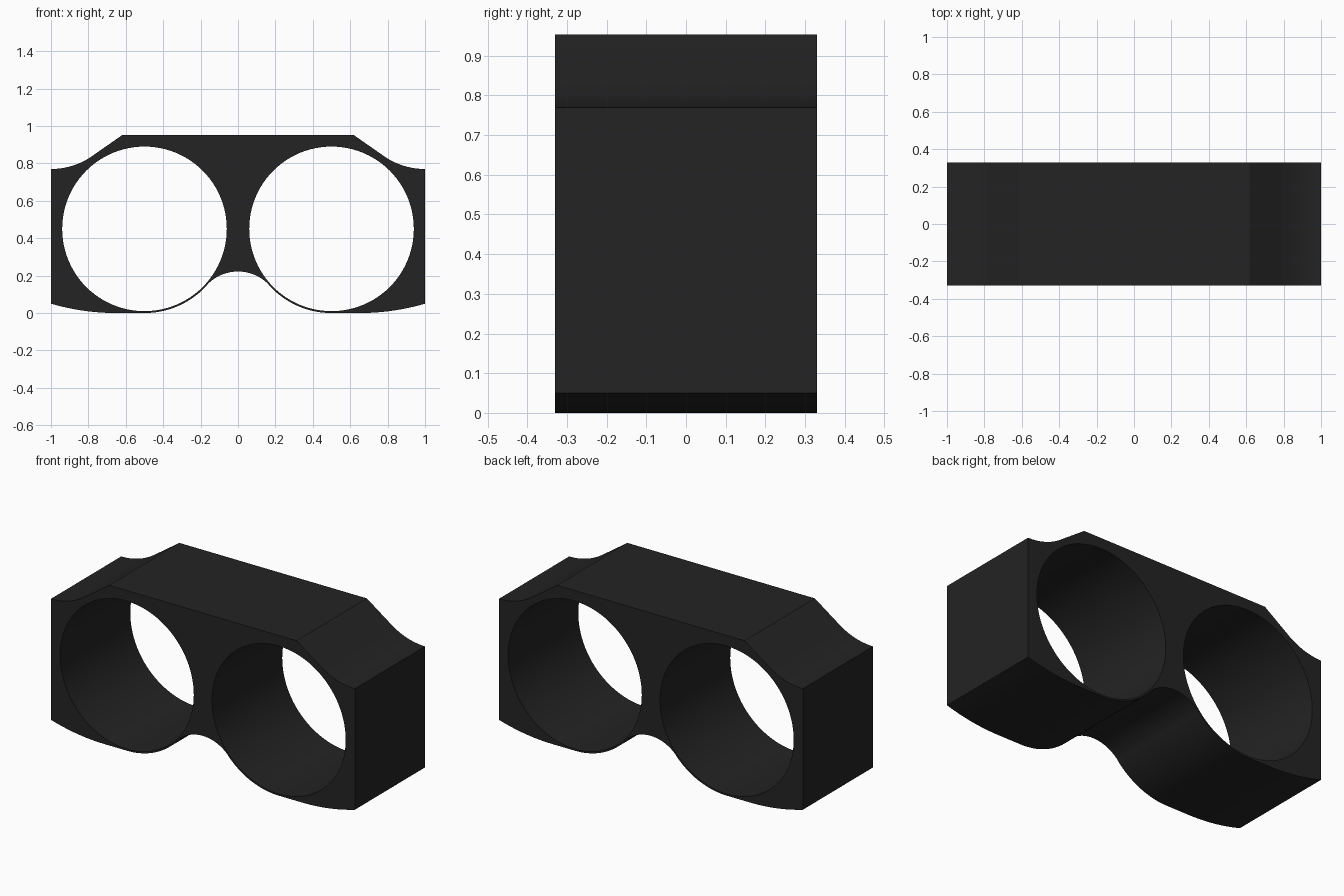
import bpy, bmesh, math

if "Cube" in bpy.data.objects:
    bpy.data.objects.remove(bpy.data.objects["Cube"])

DEPTH = 0.66
HOLE_X, HOLE_Z, HOLE_R = 0.5, 0.45, 0.44


def arc(cx, cz, r, start, end, n):
    """Points along an arc, angles in degrees."""
    pts = []
    for i in range(n + 1):
        a = math.radians(start + (end - start) * i / n)
        pts.append((cx + r * math.cos(a), cz + r * math.sin(a)))
    return pts


# Right half of the outline, from top centre clockwise to bottom centre
half = [(0.617, 0.953)]
half += arc(1.0, 0.77 + 0.385, 0.385, 236.4, 270, 14)        # concave shoulder
bottom_r = 1.25
sweep = math.degrees(math.asin(0.35 / bottom_r))
half += arc(0.65, bottom_r, bottom_r, 270 + sweep, 270, 12)  # curved underside
# Rim around the hole, blending into the central bridge arch
bridge_r = 0.228
bridge_z = 0.222 - bridge_r
join = math.degrees(math.atan2(HOLE_Z - bridge_z, HOLE_X))
half += arc(HOLE_X, HOLE_Z, 0.45, 270, 180 + join, 24)
half += arc(0, bridge_z, bridge_r, join, 90, 16)[1:]
outline = half + [(-x, z) for x, z in reversed(half[:-1])]

# Flat filled curve with two round openings, extruded to full depth
curve = bpy.data.curves.new("double_ring_body", 'CURVE')
curve.dimensions = '2D'
curve.fill_mode = 'BOTH'
curve.extrude = DEPTH / 2
holes = [arc(s * HOLE_X, HOLE_Z, HOLE_R, 0, 360, 96)[:-1] for s in (-1, 1)]
for loop in [outline] + holes:
    spline = curve.splines.new('POLY')
    spline.points.add(len(loop) - 1)
    for p, (x, z) in zip(spline.points, loop):
        p.co = (x, z, 0, 1)
    spline.use_cyclic_u = True

body = bpy.data.objects.new("double_ring_body", curve)
bpy.context.collection.objects.link(body)
body.select_set(True)
bpy.context.view_layer.objects.active = body
body.rotation_euler = (math.pi / 2, 0, 0)
bpy.ops.object.convert(target='MESH')
bpy.ops.object.transform_apply(location=False, rotation=True, scale=False)

# Weld the caps to the walls
bm = bmesh.new()
bm.from_mesh(body.data)
bmesh.ops.remove_doubles(bm, verts=bm.verts, dist=0.0005)
bmesh.ops.recalc_face_normals(bm, faces=bm.faces)
bm.to_mesh(body.data)
bm.free()

black = bpy.data.materials.new("black")
black.diffuse_color = (0.017, 0.017, 0.017, 1)
black.use_nodes = True
black.node_tree.nodes["Principled BSDF"].inputs["Base Color"].default_value = black.diffuse_color
body.data.materials.clear()
body.data.materials.append(black)
bpy.ops.object.shade_smooth_by_angle(angle=math.radians(25))
